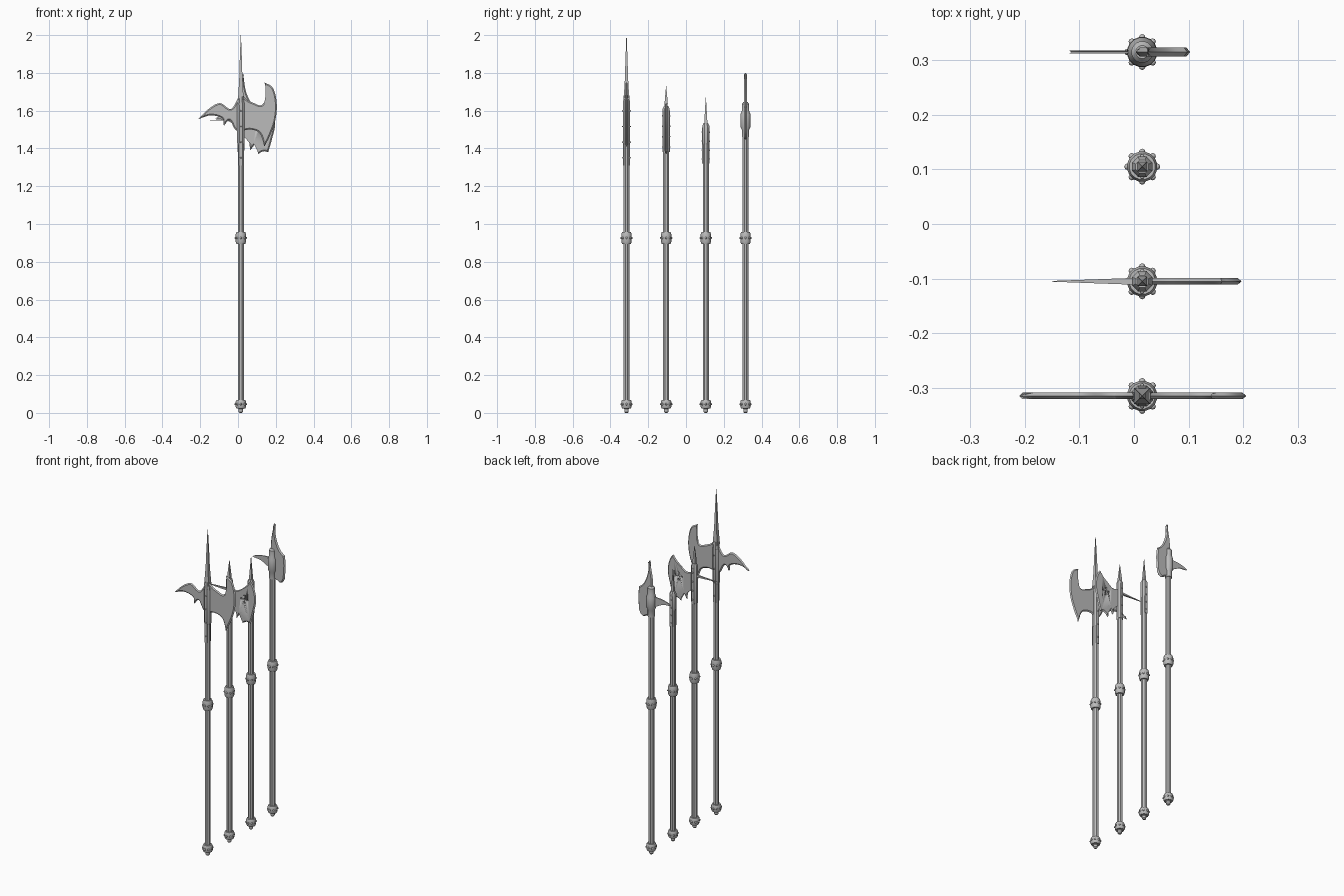
import bpy, bmesh, math
from mathutils import Matrix, Vector

cube = bpy.data.objects.get("Cube")
if cube:
    bpy.data.objects.remove(cube, do_unlink=True)

STEEL = (0.5, 0.5, 0.5, 1)
mat = bpy.data.materials.new("plain_grey")
mat.use_nodes = True
mat.diffuse_color = STEEL
mat.node_tree.nodes["Principled BSDF"].inputs["Base Color"].default_value = STEEL

AXIS_X = 0.015


def finish(name, bm, y, angle=35):
    """Turn a bmesh into a shaded object standing at the given pole."""
    bmesh.ops.recalc_face_normals(bm, faces=bm.faces)
    mesh = bpy.data.meshes.new(name)
    bm.to_mesh(mesh)
    bm.free()
    mesh.materials.append(mat)
    obj = bpy.data.objects.new(name, mesh)
    obj.location = (AXIS_X, y, 0)
    bpy.context.collection.objects.link(obj)
    bpy.ops.object.select_all(action='DESELECT')
    obj.select_set(True)
    bpy.context.view_layer.objects.active = obj
    bpy.ops.object.shade_smooth_by_angle(angle=math.radians(angle))
    return obj


def turned(name, profile, y, sides=8, lay=None):
    """Lathe (radius, height) pairs round the pole axis."""
    bm = bmesh.new()
    rings = []
    for r, z in profile:
        rings.append([bm.verts.new((r * math.cos(a), r * math.sin(a), z))
                      for a in (math.tau * (i + 0.5) / sides for i in range(sides))])
    for low, high in zip(rings, rings[1:]):
        for i in range(sides):
            j = (i + 1) % sides
            bm.faces.new((low[i], low[j], high[j], high[i]))
    bm.faces.new(rings[0])
    bm.faces.new(rings[-1])
    if lay:
        bmesh.ops.transform(bm, matrix=lay, verts=bm.verts)
    return finish(name, bm, y)


def studs(name, spots, y, size):
    bm = bmesh.new()
    for spot in spots:
        bmesh.ops.create_uvsphere(bm, u_segments=8, v_segments=6, radius=size,
                                  matrix=Matrix.Translation(spot))
    return finish(name, bm, y, 60)


def smooth_arc(points, steps=5):
    """Catmull-Rom curve through the points, without the last one."""
    p = [Vector(q) for q in points]
    p = [p[0] * 2 - p[1]] + p + [p[-1] * 2 - p[-2]]
    out = []
    for a, b, c, d in zip(p, p[1:], p[2:], p[3:]):
        for k in range(steps):
            t = k / steps
            out.append(0.5 * (2 * b + (c - a) * t + (2 * a - 5 * b + 4 * c - d) * t * t
                              + (3 * b - a - 3 * c + d) * t ** 3))
    return out


def blade(name, arcs, y, half=0.006, edge=0.007):
    """Flat blade with ground edges; each arc runs from one corner to the next."""
    outline = []
    for arc, following in zip(arcs, arcs[1:] + arcs[:1]):
        outline += smooth_arc(arc + [following[0]])
    n = len(outline)
    bm = bmesh.new()
    rim = [bm.verts.new((p.x, 0, p.y)) for p in outline]
    for side in (-half, half):
        flat = []
        for i, p in enumerate(outline):
            along = (outline[(i + 1) % n] - p).normalized() + (p - outline[i - 1]).normalized()
            inward = Vector((along.y, -along.x)).normalized()
            q = p + inward * edge
            flat.append(bm.verts.new((q.x, side, q.y)))
        for i in range(n):
            j = (i + 1) % n
            bm.faces.new((rim[i], rim[j], flat[j], flat[i]))
        bmesh.ops.triangulate(bm, faces=[bm.faces.new(flat)])
    return finish(name, bm, y, 25)


def pierce(obj, spots, radius):
    """Drill round holes through a blade."""
    bm = bmesh.new()
    for x, z in spots:
        bmesh.ops.create_cone(bm, cap_ends=True, segments=10, radius1=radius, radius2=radius,
                              depth=0.1, matrix=Matrix.Translation((x, 0, z))
                              @ Matrix.Rotation(math.pi / 2, 4, 'X'))
    cutter = finish("hole_cutter", bm, obj.location.y)
    cutter.hide_render = True
    mod = obj.modifiers.new("holes", 'BOOLEAN')
    mod.operation = 'DIFFERENCE'
    mod.object = cutter
    bpy.context.view_layer.update()
    bpy.context.view_layer.objects.active = obj
    bpy.ops.object.modifier_apply(modifier=mod.name)
    bpy.data.objects.remove(cutter, do_unlink=True)


def langets(name, low, high, y):
    """Riveted straps on the front and back of the pole."""
    bm = bmesh.new()
    for side in (-1, 1):
        bmesh.ops.create_cube(bm, size=1, matrix=Matrix.Translation(
            (0, side * 0.015, (low + high) / 2)) @ Matrix.Diagonal((0.018, 0.008, high - low, 1)))
    finish(name + "_langets", bm, y)
    count = 4
    studs(name + "_rivets", [(0, side * 0.019, low + (high - low) * (k + 0.5) / count)
                             for k in range(count) for side in (-1, 1)], y, 0.004)


def pole(name, top, y):
    """Shaft with a studded grip collar, butt collar and foot."""
    turned(name + "_shaft", [(0.017, 0.03), (0.017, top)], y)
    turned(name + "_foot", [(0.007, 0), (0.012, 0.006), (0.012, 0.02), (0.02, 0.03)], y, 12)
    for part, low, high in (("_butt_collar", 0.024, 0.068), ("_grip_collar", 0.895, 0.957)):
        c = (high - low) / 5
        turned(name + part, [(0.016, low), (0.024, low), (0.028, low + c), (0.028, high - c),
                             (0.024, high), (0.016, high)], y, 16)
        studs(name + part + "_studs",
              [(0.027 * math.cos(k * math.pi / 4), 0.027 * math.sin(k * math.pi / 4),
                (low + high) / 2) for k in range(8)], y, 0.006)


def sideways(z):
    """Lay a turned part along -x at the given height."""
    return Matrix.Translation((0, 0, z)) @ Matrix.Rotation(-math.pi / 2, 4, 'Y')


# Tall halberd with crescent blade and hooked beak
Y1, Y2, Y3, Y4 = (-0.315, -0.105, 0.105, 0.315)
pole("halberd", 1.5, Y1)
turned("halberd_socket", [(0.018, 1.42), (0.021, 1.43), (0.021, 1.63), (0.016, 1.68)], Y1)
turned("halberd_spike", [(0.021, 1.66), (0.012, 1.77), (0.008, 1.87), (0.001, 2)], Y1, 4)
langets("halberd", 1.31, 1.64, Y1)
blade("halberd_blade", [
    [(0, 1.7), (0.03, 1.66), (0.07, 1.64), (0.11, 1.63), (0.14, 1.68)],
    [(0.125, 1.75), (0.17, 1.72), (0.19, 1.64), (0.183, 1.55), (0.155, 1.47)],
    [(0.125, 1.41), (0.1, 1.48), (0.05, 1.5)],
    [(0, 1.49), (-0.03, 1.5), (-0.06, 1.55)],
    [(-0.09, 1.52), (-0.1, 1.56), (-0.16, 1.575)],
    [(-0.225, 1.555), (-0.17, 1.61), (-0.11, 1.64), (-0.05, 1.61)]], Y1)

# Fan-bladed axe with a straight back spike
pole("fan_axe", 1.5, Y2)
turned("fan_axe_socket", [(0.018, 1.38), (0.02, 1.39), (0.02, 1.61), (0.012, 1.625)], Y2)
turned("fan_axe_spike", [(0.011, 1.61), (0.012, 1.64), (0.001, 1.73)], Y2, 4)
turned("fan_axe_back_spike", [(0.01, 0), (0.008, 0.03), (0.001, 0.165)], Y2, 4, sideways(1.55))
langets("fan_axe", 1.38, 1.6, Y2)
fan = blade("fan_axe_blade", [
    [(0, 1.57), (0.05, 1.56), (0.1, 1.59)],
    [(0.145, 1.64), (0.17, 1.6), (0.182, 1.53), (0.165, 1.45)],
    [(0.145, 1.38), (0.12, 1.385)],
    [(0.09, 1.37), (0.085, 1.43)],
    [(0.05, 1.39), (0.04, 1.45), (0.02, 1.47)],
    [(0, 1.47)]], Y2)
pierce(fan, [(0.105 + dx, 1.52 + dz) for dx, dz in
             ((0, 0), (0.02, 0), (-0.02, 0), (0, 0.02), (0, -0.02))], 0.006)

# Small crescent axe with a drooping beak
pole("crescent_axe", 1.45, Y3)
turned("crescent_axe_socket", [(0.018, 1.42), (0.02, 1.43), (0.02, 1.52), (0.013, 1.535)], Y3)
turned("crescent_axe_spike", [(0.013, 1.52), (0.01, 1.56), (0.001, 1.67)], Y3, 4)
langets("crescent_axe", 1.32, 1.51, Y3)
crescent = blade("crescent_axe_blade", [
    [(0, 1.53), (0.03, 1.53), (0.06, 1.55)],
    [(0.075, 1.6), (0.1, 1.56), (0.106, 1.51), (0.09, 1.46)],
    [(0.065, 1.42), (0.06, 1.46), (0.03, 1.48)],
    [(0, 1.47), (-0.03, 1.48), (-0.06, 1.475)],
    [(-0.105, 1.45), (-0.08, 1.49), (-0.04, 1.52)]], Y3, 0.005, 0.005)
pierce(crescent, [(0.078, 1.51 + dz) for dz in (-0.025, 0, 0.025)], 0.004)

# Broad axe with a tall swept point and thin beak
pole("broad_axe", 1.5, Y4)
turned("broad_axe_socket", [(0.02, 1.46), (0.02, 1.5), (0.027, 1.515), (0.027, 1.58),
                            (0.02, 1.6), (0.02, 1.635), (0.012, 1.645)], Y4, 16)
blade("broad_axe_blade", [
    [(-0.012, 1.46), (0.02, 1.46)],
    [(-0.012, 1.64), (-0.01, 1.69), (0, 1.75)],
    [(0.012, 1.8), (0.025, 1.71), (0.05, 1.65)],
    [(0.083, 1.62), (0.088, 1.56)],
    [(0.083, 1.48), (0.07, 1.455)],
    [(0.05, 1.445), (0.02, 1.46)]][1:] + [[(-0.012, 1.46)]], Y4, 0.008)
blade("broad_axe_beak", [
    [(0, 1.585), (-0.03, 1.58), (-0.08, 1.575)],
    [(-0.13, 1.56), (-0.08, 1.555), (-0.03, 1.53)],
    [(0, 1.52)]], Y4, 0.003, 0.004)
